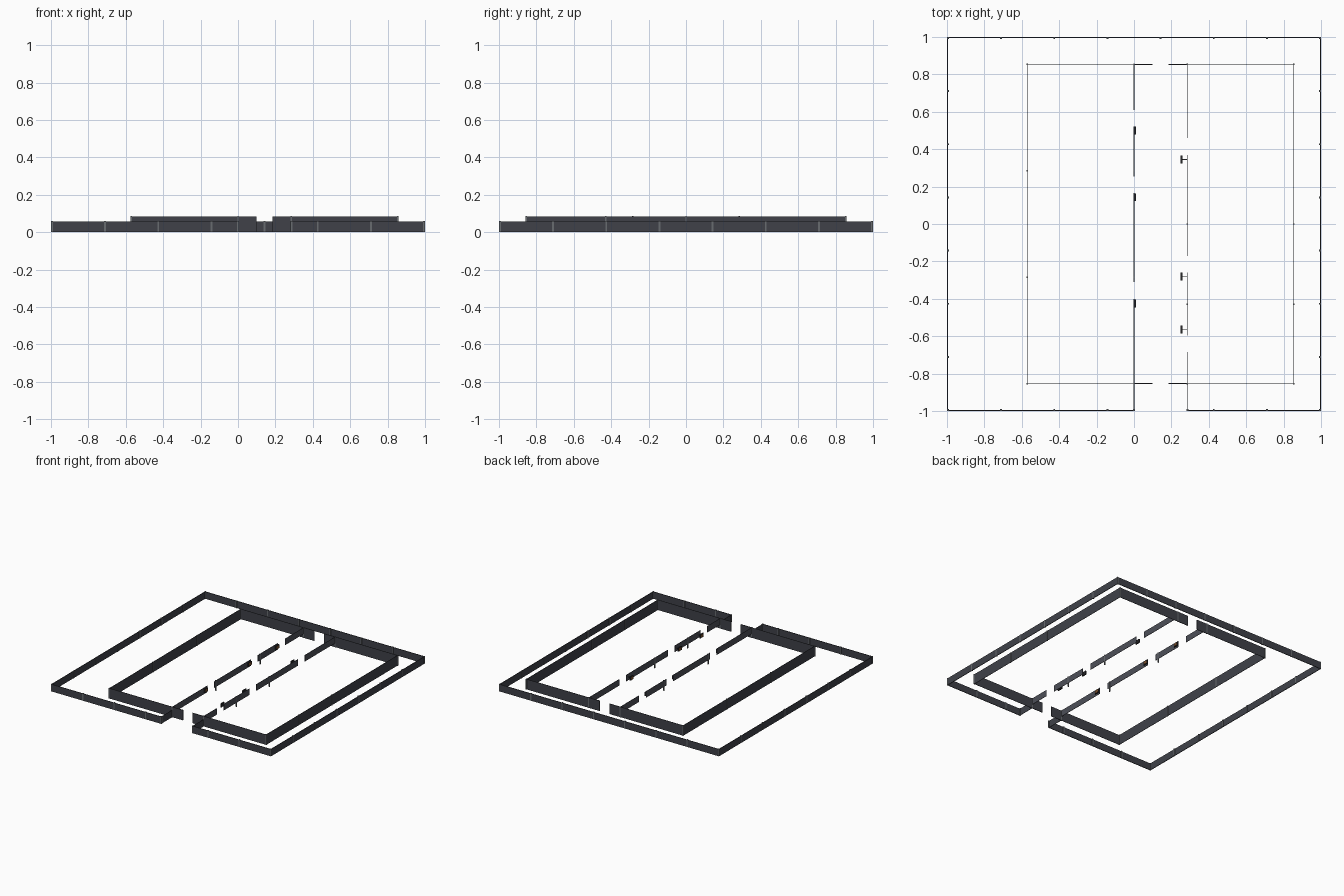
import bpy, bmesh
from mathutils import Matrix, Vector

if "Cube" in bpy.data.objects:
    bpy.data.objects.remove(bpy.data.objects["Cube"])


def material(name, rgb):
    m = bpy.data.materials.new(name)
    m.diffuse_color = (*rgb, 1)
    m.use_nodes = True
    m.node_tree.nodes["Principled BSDF"].inputs["Base Color"].default_value = m.diffuse_color
    return m


SLATE = material("dark slate", (0.050, 0.053, 0.066))
PANEL = material("slate panel", (0.075, 0.078, 0.098))
STEEL = material("grey steel", (0.14, 0.15, 0.16))
BLACK = material("near black", (0.02, 0.02, 0.023))
WOOD = material("brown accent", (0.20, 0.08, 0.025))


def boxes(name, mat, items):
    """One object from many boxes given as (x0, x1, y0, y1, z0, z1)."""
    bm = bmesh.new()
    for x0, x1, y0, y1, z0, z1 in items:
        c = Vector(((x0 + x1) / 2, (y0 + y1) / 2, (z0 + z1) / 2))
        s = Matrix.Diagonal((x1 - x0, y1 - y0, z1 - z0, 1))
        bmesh.ops.create_cube(bm, size=1, matrix=Matrix.Translation(c) @ s)
    me = bpy.data.meshes.new(name)
    bm.to_mesh(me)
    bm.free()
    me.materials.append(mat)
    ob = bpy.data.objects.new(name, me)
    bpy.context.collection.objects.link(ob)


def along_x(x0, x1, y, z0, z1, t):
    return (x0, x1, y - t / 2, y + t / 2, z0, z1)


def along_y(y0, y1, x, z0, z1, t):
    return (x - t / 2, x + t / 2, y0, y1, z0, z1)


def post(x, y, h, w=0.01):
    return (x - w / 2, x + w / 2, y - w / 2, y + w / 2, 0, h)


U = 1 / 7            # layout module
E = 0.997            # outer fence line
R = 6 * U - 0.004    # inner wall line
LOW, HIGH = 0.058, 0.084
T, t = 0.005, 0.003

# outer fence with front opening and short returns into the corridor
boxes("outer_fence", SLATE, [
    along_x(-E, E, E, 0, LOW, T),
    along_x(-E, 0, -E, 0, LOW, T),
    along_x(2 * U, E, -E, 0, LOW, T),
    along_y(-E, E, -E, 0, LOW, T),
    along_y(-E, E, E, 0, LOW, T),
    along_y(-E, -R, 0, 0, LOW, t),
    along_y(-E, -R, 2 * U, 0, LOW, t)])

# outer fence posts
steps = [-0.995 + i * 0.995 * 2 / 7 for i in range(8)]
outer = [post(x, 0.995, 0.06) for x in steps]
outer += [post(x, -0.995, 0.06) for x in steps if not 0 < x < 0.2]
outer += [post(s * 0.995, y, 0.06) for s in (-1, 1) for y in steps[1:-1]]
outer += [post(0, -0.995, 0.06), post(2 * U, -0.995, 0.06)]
boxes("outer_posts", STEEL, outer)

# tall walls of the two inner enclosures
walls = [along_y(-R, R, -4 * U, 0, HIGH, t), along_y(-R, R, R, 0, HIGH, t)]
for y in (-R, R):
    walls += [along_x(-4 * U, 0, y, 0, HIGH, t), along_x(2 * U, R, y, 0, HIGH, t),
              along_x(0, 0.098, y, 0, HIGH, T), along_x(0.185, 2 * U, y, 0, HIGH, T)]
boxes("inner_walls", SLATE, walls)

# raised corridor panels with door gaps
left = [(-R, -0.40), (-0.31, 0.165), (0.255, 0.52), (0.61, R)]
right = [(-R, -0.685), (-0.595, -0.26), (-0.17, 0.37), (0.46, R)]
boxes("corridor_panels", PANEL,
      [along_y(a, b, 0, 0.032, HIGH, t) for a, b in left] +
      [along_y(a, b, 2 * U, 0.032, HIGH, t) for a, b in right])

# inner posts
spots = [(x, y) for x in (-4 * U, 0, 2 * U, R) for y in (-R, R)]
spots += [(-4 * U, 2 * U), (-4 * U, -2 * U), (0, 2 * U), (0, -2 * U),
          (2 * U, 0), (2 * U, -3 * U), (R, 0), (R, -3 * U)]
boxes("inner_posts", STEEL, [post(x, y, 0.086, 0.008) for x, y in spots])

# small boxes beside each door gap, those on the right held by an arm
sites = [(0.006, 0.50), (0.006, 0.143), (0.006, -0.425),
         (0.254, 0.345), (0.254, -0.28), (0.254, -0.565)]
boxes("door_boxes", BLACK, [(x - 0.005, x + 0.005, y - 0.021, y + 0.021, 0.045, 0.075)
                            for x, y in sites])
boxes("door_box_fronts", WOOD, [(x + s * 0.005 - 0.001, x + s * 0.005 + 0.001,
                                 y - 0.015, y + 0.015, 0.05, 0.07)
                                for x, y in sites for s in ([1] if x < 0.1 else [-1])])
boxes("door_box_arms", STEEL, [(x, 2 * U, y - 0.0015, y + 0.0015, 0.058, 0.062)
                               for x, y in sites if x > 0.1])
